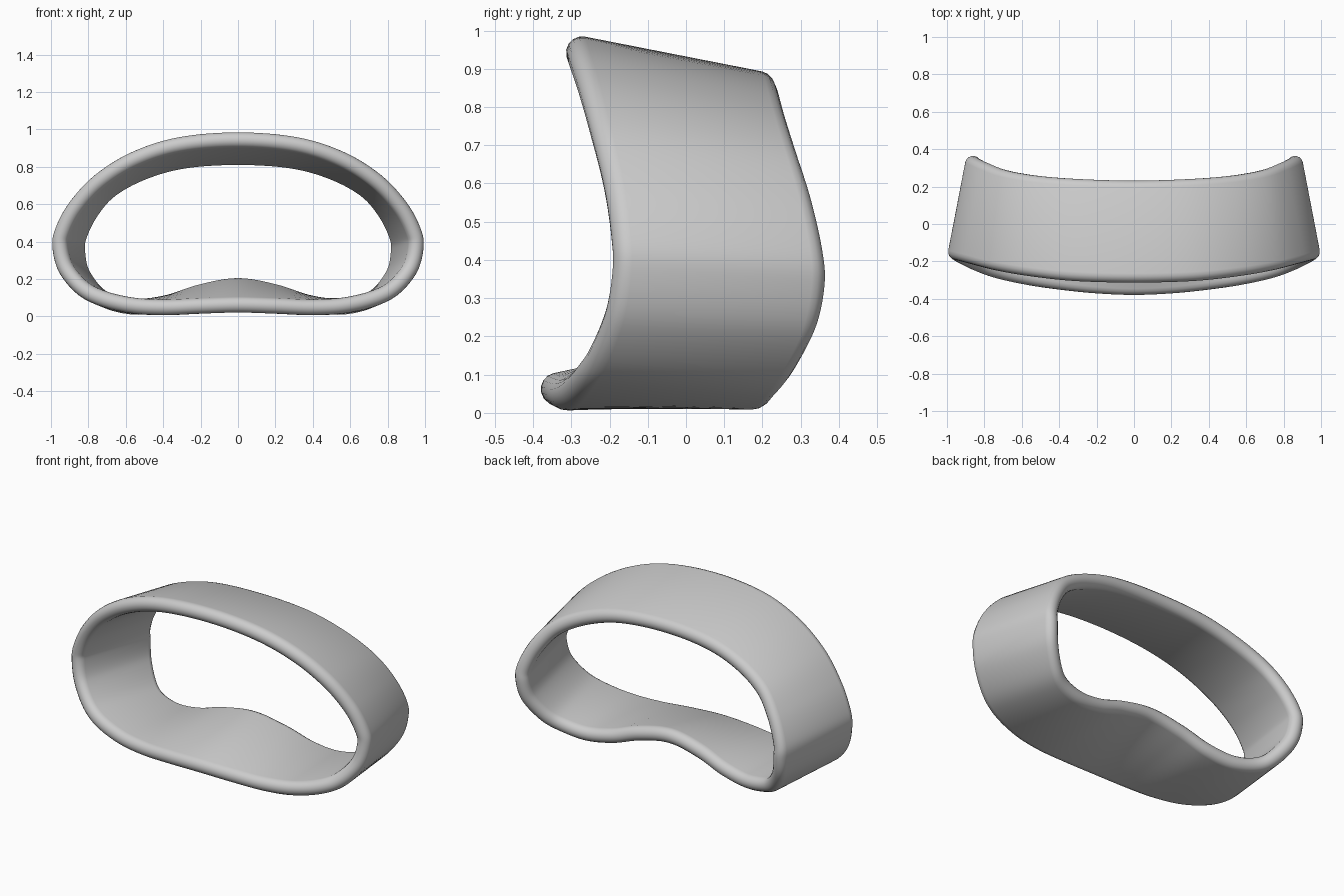
import bpy, math
from mathutils import Vector

if "Cube" in bpy.data.objects:
    bpy.data.objects.remove(bpy.data.objects["Cube"])

# Half outline of the band, top centre round to bottom centre:
# outer front edge (x, y, z) and matching outer back edge (x, y, z)
HALF = [
    ((0.00, -.305, .992), (0.00, .240, .885)),
    ((0.32, -.297, .965), (0.30, .248, .865)),
    ((0.57, -.272, .885), (0.53, .265, .800)),
    ((0.77, -.240, .760), (0.71, .295, .700)),
    ((0.91, -.205, .610), (0.82, .335, .570)),
    ((.985, -.186, .470), (.885, .365, .430)),
    ((1.00, -.184, .370), (.892, .370, .330)),
    ((.965, -.205, .240), (.865, .345, .210)),
    ((0.87, -.250, .125), (0.78, .285, .090)),
    ((0.75, -.290, .060), (0.68, .240, .032)),
    ((0.58, -.325, .018), (0.53, .215, .008)),
    ((0.40, -.348, .004), (0.36, .200, .035)),
    ((0.20, -.364, .008), (0.19, .190, .095)),
    ((0.00, -.370, .012), (0.00, .185, .130)),
]
THICK, STEPS, CAP = 0.085, 8, 8


def mirror(p):
    return (-p[0], p[1], p[2])


def spline(points):
    """Closed Catmull-Rom curve through the points."""
    pts, n, out = [Vector(p) for p in points], len(points), []
    for i in range(n):
        a, b, c, d = (pts[(i + k) % n] for k in (-1, 0, 1, 2))
        for s in range(STEPS):
            t = s / STEPS
            out.append(0.5 * (2 * b + (c - a) * t + (2 * a - 5 * b + 4 * c - d) * t**2
                              + (3 * b - a - 3 * c + d) * t**3))
    return out


loop = HALF + [(mirror(f), mirror(b)) for f, b in HALF[-2:0:-1]]
front = spline([p[0] for p in loop])
back = spline([p[1] for p in loop])

# Sweep a rounded-end wall section between the two edges
n, r = len(front), THICK / 2
verts, faces = [], []
for i in range(n):
    f, b = front[i], back[i]
    d = (b - f).normalized()
    j, k = (i + 1) % n, i - 1
    tangent = front[j] - front[k] + back[j] - back[k]
    inward = d.cross(tangent).normalized()
    cf, cb = f + (d + inward) * r, b + (inward - d) * r
    for c, sign in ((cf, -1), (cb, 1)):
        for s in range(CAP + 1):
            a = math.pi * s / CAP
            verts.append(c + d * (sign * r * math.sin(a)) + inward * (sign * r * math.cos(a)))

m = 2 * (CAP + 1)
for i in range(n):
    for s in range(m):
        i2, s2 = (i + 1) % n, (s + 1) % m
        faces.append((i * m + s, i * m + s2, i2 * m + s2, i2 * m + s))

mesh = bpy.data.meshes.new("curved_band")
mesh.from_pydata(verts, [], faces)
band = bpy.data.objects.new("curved_band", mesh)
bpy.context.collection.objects.link(band)

# Consistent outward faces and smooth shading
bpy.context.view_layer.objects.active = band
band.select_set(True)
bpy.ops.object.mode_set(mode='EDIT')
bpy.ops.mesh.select_all(action='SELECT')
bpy.ops.mesh.normals_make_consistent(inside=False)
bpy.ops.object.mode_set(mode='OBJECT')
bpy.ops.object.shade_smooth()
